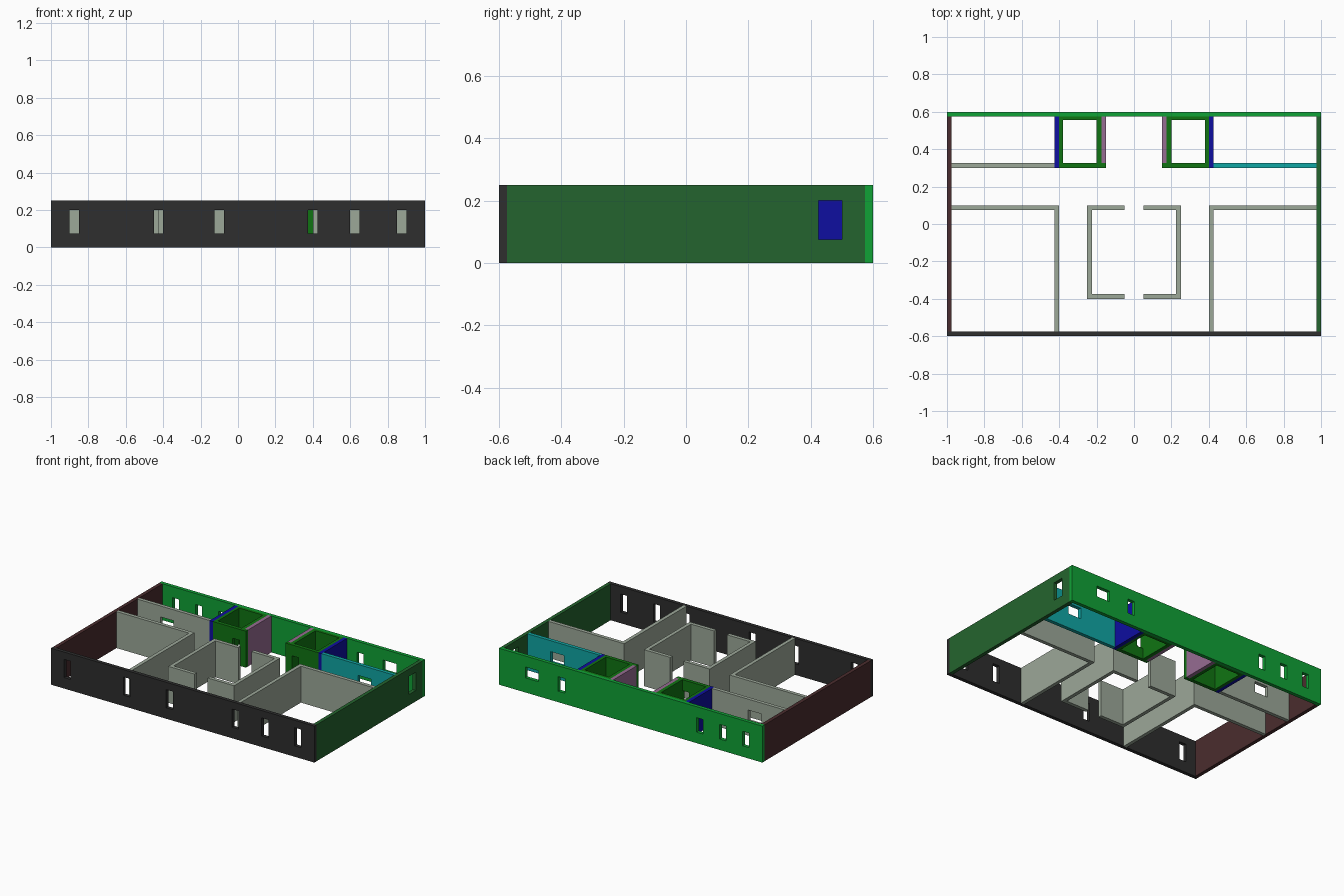
import bpy, bmesh

if "Cube" in bpy.data.objects:
    bpy.data.objects.remove(bpy.data.objects["Cube"])

H = 0.25  # wall height


def lin(c):
    c /= 255
    return c / 12.92 if c <= 0.04045 else ((c + 0.055) / 1.055) ** 2.4


def material(name, r, g, b):
    m = bpy.data.materials.new(name)
    m.diffuse_color = (lin(r), lin(g), lin(b), 1)
    m.use_nodes = True
    m.node_tree.nodes["Principled BSDF"].inputs["Base Color"].default_value = m.diffuse_color
    return m


charcoal = material("charcoal", 46, 46, 46)
bright_green = material("bright_green", 16, 162, 54)
forest_green = material("forest_green", 36, 100, 46)
dark_brown = material("dark_brown", 74, 44, 46)
grey = material("sage_grey", 156, 168, 153)
box_green = material("deep_green", 16, 116, 18)
blue = material("blue", 14, 14, 160)
mauve = material("mauve", 150, 108, 146)
teal = material("teal", 16, 166, 164)


def wall(name, x0, x1, y0, y1, mat, holes=()):
    """Straight wall along its longer axis; holes are (start, end, z0, z1)."""
    along_x = (x1 - x0) > (y1 - y0)
    u0, u1, t0, t1 = (x0, x1, y0, y1) if along_x else (y0, y1, x0, x1)
    us = sorted({u0, u1, *[v for h in holes for v in h[:2]]})
    zs = sorted({0, H, *[v for h in holes for v in h[2:]]})

    def solid(i, j):
        if not (0 <= i < len(us) - 1 and 0 <= j < len(zs) - 1):
            return False
        u, z = (us[i] + us[i + 1]) / 2, (zs[j] + zs[j + 1]) / 2
        return not any(a < u < b and c < z < d for a, b, c, d in holes)

    bm = bmesh.new()

    def quad(*pts):
        bm.faces.new([bm.verts.new((u, t, z) if along_x else (t, u, z)) for u, t, z in pts])

    for i in range(len(us) - 1):
        for j in range(len(zs) - 1):
            if not solid(i, j):
                continue
            a, b, c, d = us[i], us[i + 1], zs[j], zs[j + 1]
            for t in (t0, t1):
                quad((a, t, c), (b, t, c), (b, t, d), (a, t, d))
            for di, u in ((-1, a), (1, b)):
                if not solid(i + di, j):
                    quad((u, t0, c), (u, t1, c), (u, t1, d), (u, t0, d))
            for dj, z in ((-1, c), (1, d)):
                if not solid(i, j + dj):
                    quad((a, t0, z), (b, t0, z), (b, t1, z), (a, t1, z))
    bmesh.ops.remove_doubles(bm, verts=bm.verts, dist=1e-5)
    bmesh.ops.recalc_face_normals(bm, faces=bm.faces)
    me = bpy.data.meshes.new(name)
    bm.to_mesh(me)
    bm.free()
    me.materials.append(mat)
    bpy.context.collection.objects.link(bpy.data.objects.new(name, me))


# Outer walls with window openings
wall("front_wall", -1, 1, -0.6, -0.575, charcoal,
     [(a, a + 0.05, 0.075, 0.2) for a in (-0.9, -0.45, -0.125, 0.375, 0.6, 0.85)])
wide = (0.7, 0.8, 0.1, 0.175)
wall("back_wall", -1, 1, 0.575, 0.6, bright_green,
     [(a, a + 0.05, 0.075, 0.175) for a in (-0.9, -0.725, -0.55, 0.5)] + [wide])
wall("left_wall", -1, -0.975, -0.575, 0.575, dark_brown)
wall("right_wall", 0.975, 1, -0.575, 0.575, forest_green, [(0.425, 0.5, 0.075, 0.2)])

# Mirrored interior
for s, side in ((-1, "left"), (1, "right")):
    def part(name, a, b, y0, y1, mat, holes=()):
        x0, x1 = sorted((s * a, s * b))
        if b - a > y1 - y0:
            holes = [(*sorted((s * h[0], s * h[1])), h[2], h[3]) for h in holes]
        wall(side + "_" + name, x0, x1, y0, y1, mat, holes)

    # Front corner room
    part("room_side", 0.4, 0.425, -0.575, 0.075, grey)
    part("room_back", 0.4, 0.975, 0.075, 0.1, grey)
    # Central core
    part("core_side", 0.225, 0.25, -0.375, 0.075, grey)
    part("core_front", 0.05, 0.25, -0.4, -0.375, grey)
    part("core_back", 0.05, 0.25, 0.075, 0.1, grey)
    # Rear corner room
    part("rear_room_wall", 0.425, 0.975, 0.3, 0.325, teal if s > 0 else grey, [wide])
    part("rear_room_side", 0.4, 0.425, 0.3, 0.575, blue)
    # Small green cell with a mauve inner side
    part("cell_front", 0.15, 0.4, 0.3, 0.325, box_green, [(0.2, 0.25, 0.075, 0.175)])
    part("cell_back", 0.175, 0.4, 0.555, 0.575, box_green)
    part("cell_outer_side", 0.38, 0.4, 0.325, 0.555, box_green)
    part("cell_inner_side", 0.175, 0.2, 0.325, 0.555, box_green)
    part("cell_facing", 0.15, 0.175, 0.325, 0.575, mauve)
